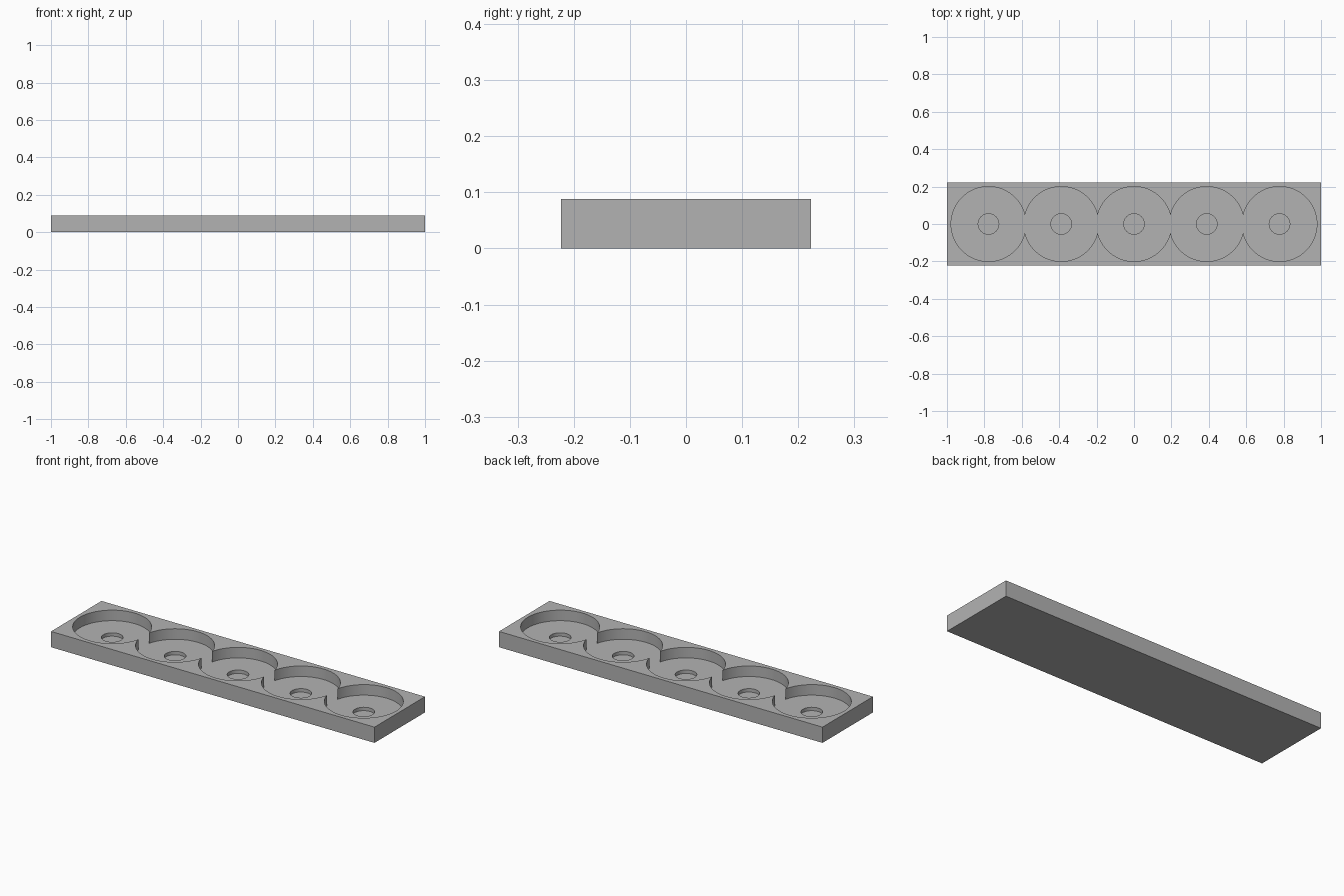
import bpy
import math

if "Cube" in bpy.data.objects:
    bpy.data.objects.remove(bpy.data.objects["Cube"], do_unlink=True)

LENGTH, WIDTH, HEIGHT = 2.0, 0.446, 0.088
PITCH = 0.389
POCKET_RADIUS, POCKET_FLOOR = 0.2, 0.029
HOLE_RADIUS, HOLE_FLOOR = 0.055, 0.01

# Grey plastic
grey = bpy.data.materials.new("grey plastic")
grey.use_nodes = True
colour = (0.45, 0.45, 0.45, 1)
grey.diffuse_color = colour
grey.node_tree.nodes["Principled BSDF"].inputs["Base Color"].default_value = colour

# Rectangular tray block
bpy.ops.mesh.primitive_cube_add(size=1, location=(0, 0, HEIGHT / 2))
tray = bpy.context.object
tray.name = "tray"
tray.scale = (LENGTH, WIDTH, HEIGHT)
bpy.ops.object.transform_apply(location=True, rotation=False, scale=True)
tray.data.materials.append(grey)


def cut_round(x, radius, floor, sides):
    """Sink a round recess into the tray, from above its top down to floor."""
    top = HEIGHT + 0.05
    bpy.ops.mesh.primitive_cylinder_add(
        vertices=sides, radius=radius, depth=top - floor,
        location=(x, 0, (top + floor) / 2))
    cutter = bpy.context.object
    cutter.hide_render = True
    cutter.data.materials.append(grey)
    bpy.context.view_layer.objects.active = tray
    mod = tray.modifiers.new("recess", 'BOOLEAN')
    mod.operation = 'DIFFERENCE'
    mod.solver = 'EXACT'
    mod.object = cutter
    bpy.ops.object.modifier_apply(modifier=mod.name)
    bpy.data.objects.remove(cutter, do_unlink=True)


# Five overlapping pockets, each with a small central hole
for i in range(-2, 3):
    cut_round(i * PITCH, POCKET_RADIUS, POCKET_FLOOR, 96)
for i in range(-2, 3):
    cut_round(i * PITCH, HOLE_RADIUS, HOLE_FLOOR, 48)

# Smooth round walls, crisp rims
bpy.ops.object.select_all(action='DESELECT')
tray.select_set(True)
bpy.context.view_layer.objects.active = tray
bpy.ops.object.shade_smooth_by_angle(angle=math.radians(30))
